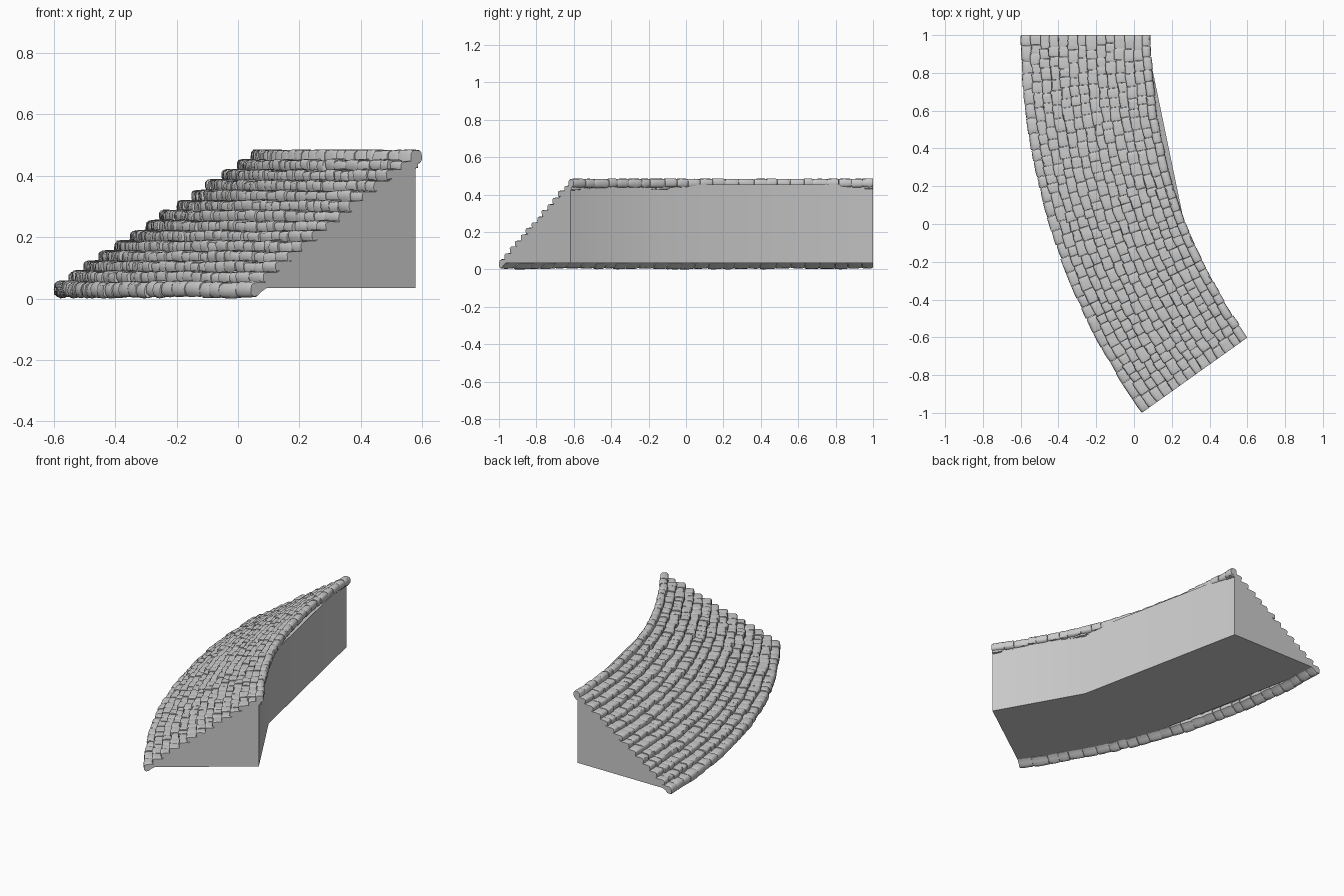
import bpy, bmesh, math, random
from mathutils import Vector

if "Cube" in bpy.data.objects:
    bpy.data.objects.remove(bpy.data.objects["Cube"])

random.seed(4)
CX, R, ARC = 2.845, 3.445, math.radians(35.5)   # bend centre, eave radius, sweep
ROWS, DU, DZ = 14, 0.0496, 0.033                # courses, run and rise per course


def place(u, t, z):
    """u = distance inward from the eave, t = angle along the bend."""
    r = R - u
    return Vector((CX - r * math.cos(t), 1 - r * math.sin(t), z))


def loft(bm, rings):
    """Skin closed rings and cap both ends."""
    vs = [[bm.verts.new(p) for p in ring] for ring in rings]
    n = len(vs[0])
    for a, b in zip(vs, vs[1:]):
        for k in range(n):
            bm.faces.new((a[k], a[(k + 1) % n], b[(k + 1) % n], b[k]))
    bm.faces.new(vs[0][::-1])
    bm.faces.new(vs[-1])


def finish(bm, name, angle):
    bmesh.ops.recalc_face_normals(bm, faces=bm.faces)
    me = bpy.data.meshes.new(name)
    bm.to_mesh(me)
    bm.free()
    ob = bpy.data.objects.new(name, me)
    bpy.context.collection.objects.link(ob)
    bpy.ops.object.select_all(action='DESELECT')
    ob.select_set(True)
    bpy.context.view_layer.objects.active = ob
    bpy.ops.object.shade_smooth_by_angle(angle=math.radians(angle))


def course(bm, profile, u0, z0, size, wob):
    """One row of worn tiles following the bend."""
    arc_len = (R - u0) * ARC
    widths = []
    while sum(widths) < arc_len:
        widths.append(size * random.uniform(0.7, 1.35))
    total = sum(widths)
    cu = sum(p[0] for p in profile) / len(profile)
    cz = sum(p[1] for p in profile) / len(profile)
    t = 0
    for w in widths:
        dt = w / total * ARC
        ou, oz = random.uniform(-wob, wob), random.uniform(-wob, wob) * 0.7
        tilt = random.uniform(-wob, wob)
        rings = []
        for f, s in ((0.01, 0.86), (0.1, 0.97), (0.37, 1), (0.63, 1), (0.9, 0.97), (0.99, 0.86)):
            # tile ends stay flush with the two cut planes
            g = 0 if t == 0 and f < 0.05 else 1 if t + dt > ARC - 1e-6 and f > 0.95 else f
            ring = []
            for pu, pz in profile:
                j = wob * 0.3
                u = cu + (pu - cu) * (1 - (1 - s) * 0.5) + ou + tilt * (f - 0.5)
                z = cz + (pz - cz) * s + oz
                u = max(0, u0 + u + random.uniform(-j, j))
                z = min(0.485, max(0, z0 + z + random.uniform(-j, j)))
                ring.append(place(u, t + dt * g, z))
            rings.append(ring)
        loft(bm, rings)
        t += dt


# solid wedge under the tiles, in two long straight segments
bm = bmesh.new()
wedge = [(0.032, 0.035), (0.66, 0.035), (0.66, 0.453)]
loft(bm, [[place(u, t, z) for u, z in wedge] for t in (0, math.radians(23.4), ARC)])
finish(bm, "roof_base", 30)

# overlapping stepped tile courses
tile = [(0.006, -0.004), (0.001, 0.007), (0.001, 0.024), (0.006, 0.031),
        (0.016, 0.033), (0.045, 0.034), (0.075, 0.034), (0.075, 0.012)]
bm = bmesh.new()
for i in range(1, ROWS - 1):
    course(bm, tile, i * DU, 0.022 + i * DZ, 0.062, 0.005)
finish(bm, "roof_tiles", 50)

# thick rounded eave stones along the low edge
eave = [(0.014, 0.003), (0.004, 0.012), (0.001, 0.028), (0.005, 0.046), (0.016, 0.055),
        (0.045, 0.056), (0.07, 0.055), (0.07, 0.035), (0.045, 0.02), (0.032, 0.006)]
bm = bmesh.new()
course(bm, eave, 0, 0, 0.075, 0.004)
finish(bm, "eave_stones", 50)

# rounded ridge stones along the high edge
ridge = [(0.0, 0.0), (0.001, 0.038), (0.008, 0.047), (0.025, 0.05), (0.038, 0.048),
         (0.046, 0.038), (0.047, 0.014), (0.04, 0.003), (0.02, 0.0)]
bm = bmesh.new()
course(bm, ridge, (ROWS - 1) * DU - 0.001, 0.436, 0.068, 0.003)
finish(bm, "ridge_stones", 50)
